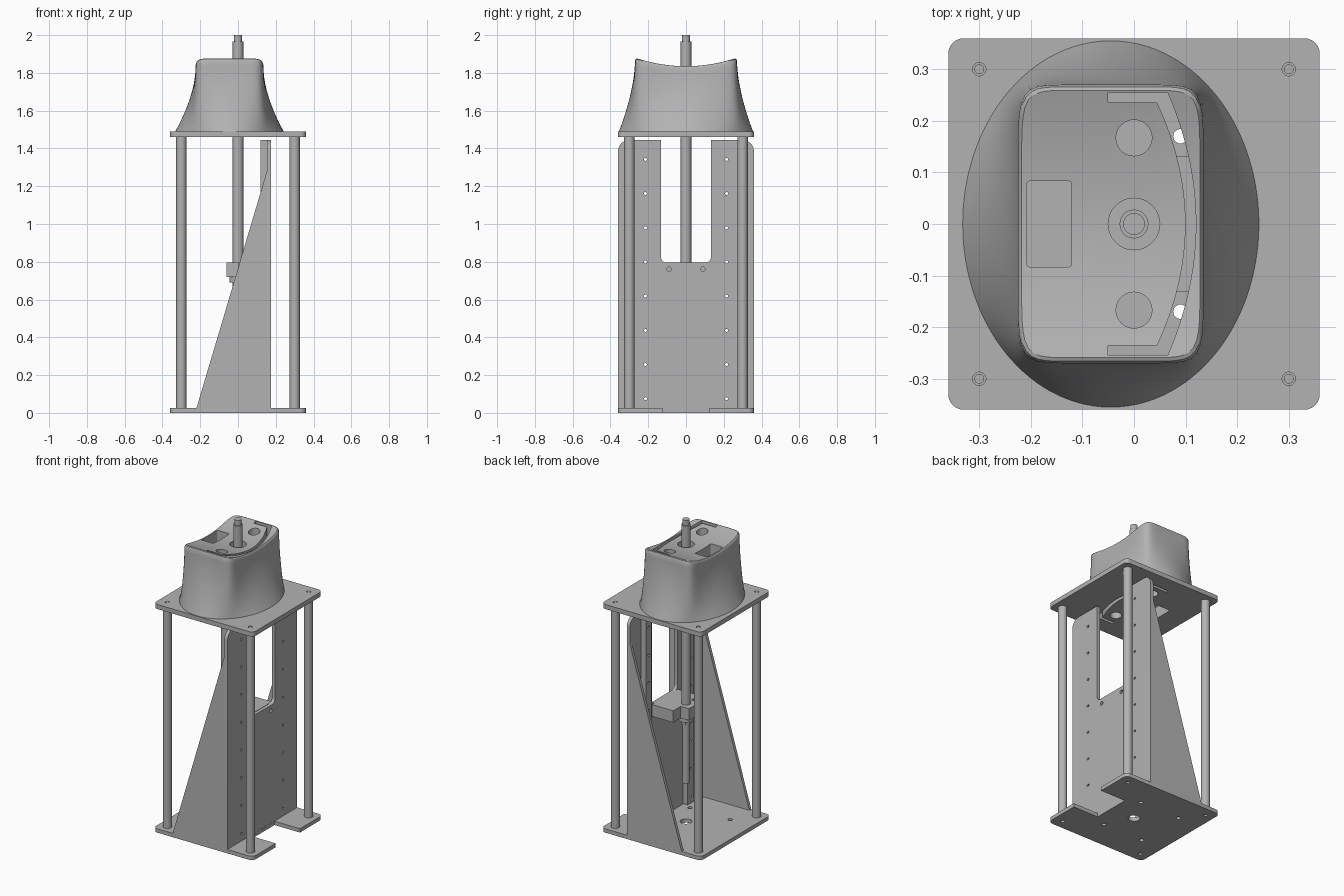
import bpy, bmesh
from math import sin, cos, pi
from mathutils import Vector

if "Cube" in bpy.data.objects:
    bpy.data.objects.remove(bpy.data.objects["Cube"])

grey = bpy.data.materials.new("plain_grey")
grey.use_nodes = True
grey.diffuse_color = (0.45, 0.45, 0.45, 1)
grey.node_tree.nodes["Principled BSDF"].inputs["Base Color"].default_value = grey.diffuse_color


def finish(name, bm):
    bmesh.ops.recalc_face_normals(bm, faces=bm.faces)
    mesh = bpy.data.meshes.new(name)
    bm.to_mesh(mesh)
    bm.free()
    mesh.materials.append(grey)
    obj = bpy.data.objects.new(name, mesh)
    bpy.context.collection.objects.link(obj)
    return obj


def add_prism(bm, pts, lo, hi, axis="z"):
    place = {"x": lambda a, b, h: (h, a, b),
             "y": lambda a, b, h: (a, h, b),
             "z": lambda a, b, h: (a, b, h)}[axis]
    ends = [[bm.verts.new(place(a, b, h)) for a, b in pts] for h in (lo, hi)]
    for ring in ends:
        bm.faces.new(ring)
    for i in range(len(pts)):
        j = (i + 1) % len(pts)
        bm.faces.new((ends[0][i], ends[0][j], ends[1][j], ends[1][i]))


def part(name, *prisms):
    bm = bmesh.new()
    for p in prisms:
        add_prism(bm, *p)
    return finish(name, bm)


def circle(a, b, r, n=24):
    return [(a + r * cos(2 * pi * i / n), b + r * sin(2 * pi * i / n)) for i in range(n)]


def fillet(corners, steps=6):
    """Polygon from (a, b, radius) right-angle corners."""
    out = []
    for i, (a, b, r) in enumerate(corners):
        p = Vector((a, b))
        if not r:
            out.append((a, b))
            continue
        u = (Vector(corners[i - 1][:2]) - p).normalized() * r
        v = (Vector(corners[(i + 1) % len(corners)][:2]) - p).normalized() * r
        for k in range(steps + 1):
            t = pi / 2 * k / steps
            out.append(tuple(p + u * (1 - sin(t)) + v * (1 - cos(t))))
    return out


def rect(a0, a1, b0, b1, low=0, top=0):
    return fillet([(a0, b0, low), (a1, b0, low), (a1, b1, top), (a0, b1, top)])


def cut(obj, *prisms):
    cutter = part("cutter", *prisms)
    cutter.hide_render = True
    mod = obj.modifiers.new("holes", "BOOLEAN")
    mod.object = cutter
    mod.solver = "EXACT"
    deps = bpy.context.evaluated_depsgraph_get()
    obj.data = bpy.data.meshes.new_from_object(obj.evaluated_get(deps))
    obj.modifiers.clear()
    bpy.data.objects.remove(cutter)


H = 0.36
POST = 0.3
corners = [(x, y) for x in (-POST, POST) for y in (-POST, POST)]

# Base plate with a notch, centre hole and mounting holes
base = part("base_plate", (rect(-H, H, -H, H, 0.03, 0.03), 0, 0.025))
base_holes = [(circle(x, y, 0.014), -0.1, 0.1) for x in (0.09, -0.2) for y in (-0.17, 0.17)]
base_holes += [(circle(x, y, 0.012), -0.1, 0.012) for x, y in corners]
cut(base, (rect(0.176, 0.5, -0.125, 0.125), -0.1, 0.1),
    (circle(0, 0, 0.035), -0.1, 0.1), *base_holes)

# Upright plate with open slot and rows of holes
upright = part("upright_plate", (rect(-H, H, 0.002, 1.445, 0, 0.06), 0.153, 0.175, "x"))
rows = [(circle(y, 0.075 + 0.181 * i, 0.008, 12), 0, 0.3, "x")
        for y in (-0.215, 0.215) for i in range(8)]
cut(upright, (rect(-0.132, 0.132, 0.795, 1.6, 0.03), 0, 0.3, "x"), *rows,
    *[(circle(y, 0.76, 0.012), 0, 0.3, "x") for y in (-0.09, 0.09)])

# Mirrored rails and triangular side gussets
for side, s in (("front", -1), ("back", 1)):
    y = sorted((s * 0.185, s * 0.245))
    rail = part(side + "_rail", (rect(*y, 0.03, 1.445), 0.118, 0.153, "x"))
    cut(rail, *rows)
    y = sorted((s * H, s * 0.34))
    part(side + "_gusset", ([(-0.22, 0.025), (0.153, 0.025), (0.153, 1.28)], *y, "y"))

# Corner posts with screws showing in the top plate
for i, (x, y) in enumerate(corners):
    part(f"corner_post_{i + 1}", (circle(x, y, 0.027), 0.025, 1.46))
    part(f"post_screw_{i + 1}", (circle(x, y, 0.0095), 1.46, 1.489))

# Openings shared by the hood and the top plate
ys = [-0.255 + 0.51 * i / 24 for i in range(25)]
outer = [(0.12 - 0.055 * (y / 0.255) ** 2, y) for y in ys]
inner = [(0.1 - 0.055 * (y / 0.255) ** 2, y * 0.235 / 0.255) for y in reversed(ys)]
arc_slot = [(-0.05, -0.255)] + outer + [(-0.05, 0.255), (-0.05, 0.235)] + inner + [(-0.05, -0.235)]
shapes = [arc_slot, rect(-0.208, -0.121, -0.083, 0.083, 0.006, 0.006), circle(0, 0, 0.05, 32),
          circle(0, 0.167, 0.035), circle(0, -0.167, 0.035)]
openings = [(s, 1.3, 2.2) for s in shapes]

# Top plate
top = part("top_plate", (rect(-H, H, -H, H, 0.03, 0.03), 1.46, 1.49))
cut(top, *openings, *[(circle(x, y, 0.013), 1.4, 1.6) for x, y in corners])

# Flared hood: ellipse at the foot, rounded rectangle at the saddle-shaped top
N, CX, FOOT = 128, -0.045, 1.49


def ray(a, rx, ry, n):
    r = (abs(cos(a) / rx) ** n + abs(sin(a) / ry) ** n) ** (-1 / n)
    return Vector((r * cos(a), r * sin(a)))


def saddle(y):
    return 1.835 + 0.045 * (y / 0.27) ** 2


bm = bmesh.new()
rings = []
angles = [2 * pi * i / N for i in range(N)]
for k in range(15):
    t = k / 14
    ring = []
    for a in angles:
        p = ray(a, 0.18, 0.27, 9).lerp(ray(a, 0.287, 0.355, 2), (1 - t) ** 1.7)
        z = FOOT + t * (saddle(ray(a, 0.18, 0.27, 9).y) - 0.015 - FOOT)
        ring.append(bm.verts.new((CX + p.x, p.y, z)))
    rings.append(ring)
for scale, drop in ((0.985, 0.005), (0.96, 0), (0.8, 0), (0.6, 0), (0.4, 0), (0.2, 0), (0.05, 0)):
    ring = []
    for a in angles:
        p = ray(a, 0.18, 0.27, 9) * scale
        ring.append(bm.verts.new((CX + p.x, p.y, saddle(p.y) - drop)))
    rings.append(ring)
for lower, upper in zip(rings, rings[1:]):
    for i in range(N):
        j = (i + 1) % N
        bm.faces.new((lower[i], lower[j], upper[j], upper[i]))
bm.faces.new(rings[0])
bm.faces.new(rings[-1])
hood = finish("flared_hood", bm)
cut(hood, *openings)

# Central rod, stepped at both ends
part("central_rod", (circle(0, 0, 0.028), 0.7, 1.965))
part("rod_tip", (circle(0, 0, 0.021), 1.965, 2.0))
part("lower_rod", (circle(0, 0, 0.022), 0.28, 0.7))

# Bracket holding the rod to the upright plate
part("rod_bracket", (rect(0.0, 0.153, -0.132, 0.132), 0.72, 0.797))
part("rod_clamp", (rect(-0.06, 0.0, -0.055, 0.055), 0.72, 0.797))
part("clamp_collar", (circle(0, 0, 0.045), 0.69, 0.72))
part("collar_nut", (circle(0, 0, 0.03, 6), 0.665, 0.69))

# Smooth the curved surfaces, keep edges sharp
bpy.ops.object.select_all(action="DESELECT")
for obj in bpy.context.collection.objects:
    if obj.type == "MESH" and grey.name in obj.data.materials:
        obj.select_set(True)
        bpy.context.view_layer.objects.active = obj
bpy.ops.object.shade_smooth_by_angle(angle=pi / 6)
